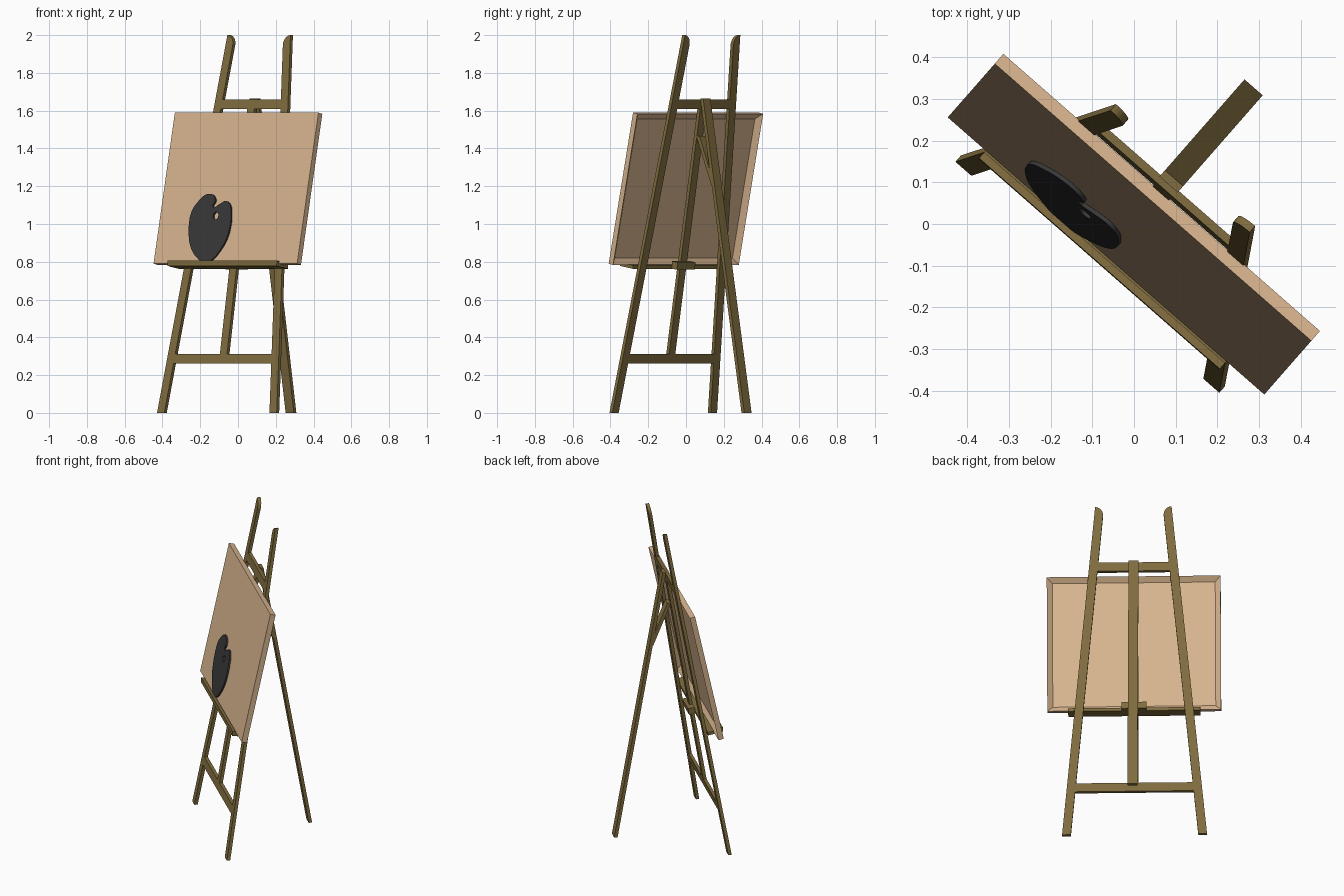
import bpy, bmesh
from math import sin, cos, pi, radians
from mathutils import Matrix

if "Cube" in bpy.data.objects:
    bpy.data.objects.remove(bpy.data.objects["Cube"])

# Local frame: x across the easel, y towards the back; whole easel is turned about z
TURN = Matrix.Rotation(radians(-41.2), 4, 'Z')
LEAN, FRONT, THICK = 0.169, -0.17, 0.02


def material(name, color):
    m = bpy.data.materials.new(name)
    m.diffuse_color = (*color, 1)
    m.use_nodes = True
    m.node_tree.nodes["Principled BSDF"].inputs["Base Color"].default_value = m.diffuse_color
    return m


wood = material("olive_wood", (0.22, 0.155, 0.05))
linen = material("pale_canvas", (0.70, 0.47, 0.28))
dark = material("dark_palette", (0.04, 0.04, 0.042))


def finish(name, bm, mat, matrix=TURN):
    bmesh.ops.recalc_face_normals(bm, faces=bm.faces)
    me = bpy.data.meshes.new(name)
    bm.to_mesh(me)
    bm.free()
    me.materials.append(mat)
    ob = bpy.data.objects.new(name, me)
    ob.matrix_world = matrix
    bpy.context.collection.objects.link(ob)
    return ob


def prism(name, near, far):
    """Solid between two matching outlines."""
    bm = bmesh.new()
    a = [bm.verts.new(p) for p in near]
    b = [bm.verts.new(p) for p in far]
    bm.faces.new(a)
    bm.faces.new(b)
    for i in range(len(a)):
        j = (i + 1) % len(a)
        bm.faces.new((a[i], a[j], b[j], b[i]))
    return finish(name, bm, wood)


def leaning(name, pts, y0=FRONT, slope=LEAN, thick=THICK):
    """Board outlined in (x, z), leaning back with height."""
    return prism(name, [(x, y0 + slope * z, z) for x, z in pts],
                 [(x, y0 + slope * z + thick, z) for x, z in pts])


def across(name, pts, half):
    """Profile in (y, z) swept across the easel."""
    return prism(name, [(-half, y, z) for y, z in pts], [(half, y, z) for y, z in pts])


# Front legs with rounded inner tips
arc = [(0.222 - 0.046 * cos(i * pi / 16), 1.95 + 0.05 * sin(i * pi / 16)) for i in range(9)]
leg = [(0.421, 0), (0.370, 0)] + arc
for side, sgn in (("left", -1), ("right", 1)):
    leaning("front_leg_" + side, [(sgn * x, z) for x, z in leg])

# Crossbars fitted between the legs
for name, z0, z1 in (("lower_crossbar", 0.262, 0.313), ("upper_crossbar", 1.608, 1.66)):
    w0, w1 = 0.371 - 0.099 * z0, 0.371 - 0.099 * z1
    leaning(name, [(-w0, z0), (w0, z0), (w1, z1), (-w1, z1)])

# Centre mast and rear leg
leaning("centre_mast", [(-0.025, 0.313), (0.025, 0.313), (0.025, 1.608), (-0.025, 1.608)])
leaning("rear_leg", [(-0.029, 0), (0.029, 0), (0.029, 1.664), (-0.029, 1.664)],
        0.416, (0.126 - 0.416) / 1.664)

# Hinge brace from mast to rear leg
across("hinge_brace", [(0.096, 1.465), (0.118, 1.465), (0.222, 1.21), (0.204, 1.20)], 0.027)

# Ledge with front lip, and its clamp block behind the mast
across("ledge", [(-0.128, 0.778), (-0.038, 0.763), (-0.036, 0.782),
                 (-0.108, 0.791), (-0.107, 0.803), (-0.126, 0.806)], 0.384)
across("ledge_clamp", [(-0.040, 0.764), (-0.001, 0.758), (0.005, 0.797), (-0.034, 0.803)], 0.072)

# Canvas frame: x across, y up the canvas, z out of its front
canvas_frame = TURN @ Matrix.Translation((0, -0.102, 0.79)) @ Matrix.Rotation(radians(90 - 12.1), 4, 'X')
bm = bmesh.new()
bmesh.ops.create_cube(bm, size=1, matrix=Matrix.Translation((0, 0.409, -0.016))
                      @ Matrix.Diagonal((1.01, 0.818, 0.032, 1)))
back = min(bm.faces, key=lambda f: f.calc_center_median().z)
bmesh.ops.inset_region(bm, faces=[back], thickness=0.045)
for v in back.verts:
    v.co.z += 0.024
finish("canvas", bm, linen, canvas_frame)

# Palette with thumb hole, leaning on the canvas
outline = [(-.169, .376), (-.138, .365), (-.124, .335), (-.135, .306), (-.088, .322), (-.049, .337),
           (-.017, .318), (0, .268), (.005, .197), (-.010, .127), (-.048, .062), (-.095, .016),
           (-.143, .005), (-.197, .030), (-.248, .083), (-.274, .143), (-.286, .214), (-.278, .284),
           (-.245, .332), (-.209, .365)]
hole = [(-.105 + .018 * cos(i * pi / 4), .257 + .02 * sin(i * pi / 4)) for i in range(8)]
cu = bpy.data.curves.new("palette", 'CURVE')
cu.dimensions = '2D'
cu.fill_mode = 'BOTH'
cu.extrude = 0.005
cu.resolution_u = 4
for pts in (outline, hole):
    sp = cu.splines.new('BEZIER')
    sp.bezier_points.add(len(pts) - 1)
    sp.use_cyclic_u = True
    for bp, (x, y) in zip(sp.bezier_points, pts):
        bp.co = (x, y, 0)
        bp.handle_left_type = bp.handle_right_type = 'AUTO'
cu.materials.append(dark)
palette = bpy.data.objects.new("palette", cu)
palette.matrix_world = canvas_frame @ Matrix.Translation((0, 0, 0.006))
bpy.context.collection.objects.link(palette)
bpy.context.view_layer.objects.active = palette
palette.select_set(True)
bpy.ops.object.convert(target='MESH')
bpy.ops.object.shade_smooth_by_angle(angle=radians(30))
